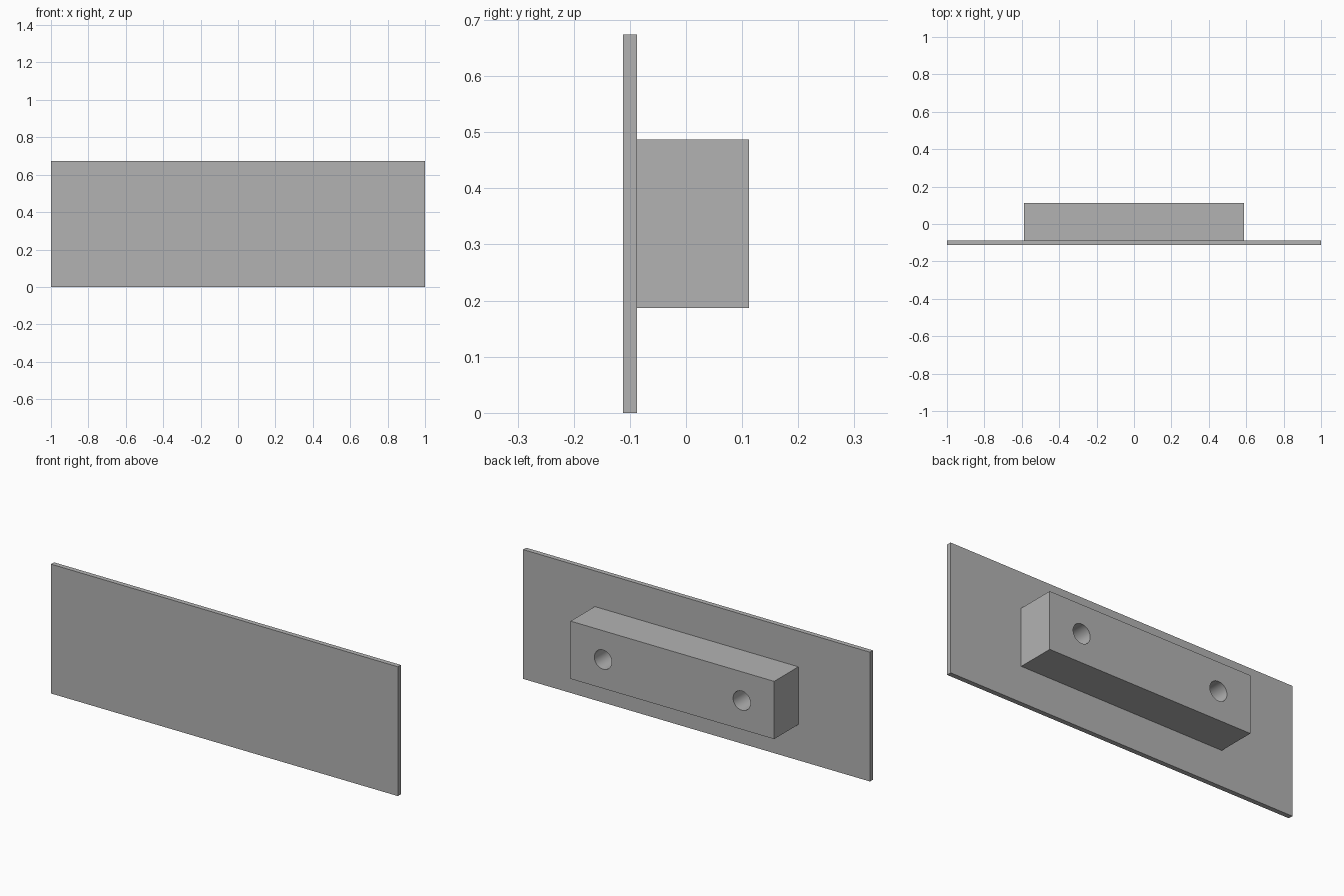
import bpy
import math

cube = bpy.data.objects.get("Cube")
if cube:
    bpy.data.objects.remove(cube, do_unlink=True)

# Single grey material
grey = bpy.data.materials.new("mid_grey")
grey.use_nodes = True
color = (0.45, 0.45, 0.45, 1)
grey.diffuse_color = color
grey.node_tree.nodes["Principled BSDF"].inputs["Base Color"].default_value = color

PLATE_HEIGHT = 0.674
MID_Z = PLATE_HEIGHT / 2
BACK = 0.112
PLATE_BACK = -0.087


def box(name, width, y0, y1, height):
    bpy.ops.mesh.primitive_cube_add(size=1, location=(0, (y0 + y1) / 2, MID_Z))
    obj = bpy.context.object
    obj.name = name
    obj.scale = (width, y1 - y0, height)
    bpy.ops.object.transform_apply(location=False, rotation=False, scale=True)
    obj.data.materials.append(grey)
    return obj


# Thin front plate and the mounting block behind it
box("front_plate", 2, -BACK, PLATE_BACK, PLATE_HEIGHT)
block = box("mounting_block", 1.174, PLATE_BACK, BACK, 0.301)

# Two round holes bored through the block down to the plate
for side, x in (("left", 0.4), ("right", -0.4)):
    bpy.ops.mesh.primitive_cylinder_add(
        vertices=48, radius=0.05, depth=0.4,
        location=(x, 0, MID_Z), rotation=(math.pi / 2, 0, 0))
    cutter = bpy.context.object
    cutter.name = side + "_hole_cutter"
    cutter.data.materials.append(grey)
    cutter.hide_render = True
    cutter.hide_viewport = True
    cut = block.modifiers.new(side + "_hole", "BOOLEAN")
    cut.operation = "DIFFERENCE"
    cut.solver = "EXACT"
    cut.object = cutter

# Apply the cuts, then remove the cutters
bpy.ops.object.select_all(action="DESELECT")
bpy.context.view_layer.objects.active = block
block.select_set(True)
for mod in list(block.modifiers):
    cutter = mod.object
    bpy.ops.object.modifier_apply(modifier=mod.name)
    bpy.data.objects.remove(cutter, do_unlink=True)

# Smooth hole walls, sharp block edges
bpy.ops.object.shade_smooth_by_angle(angle=math.radians(30))
